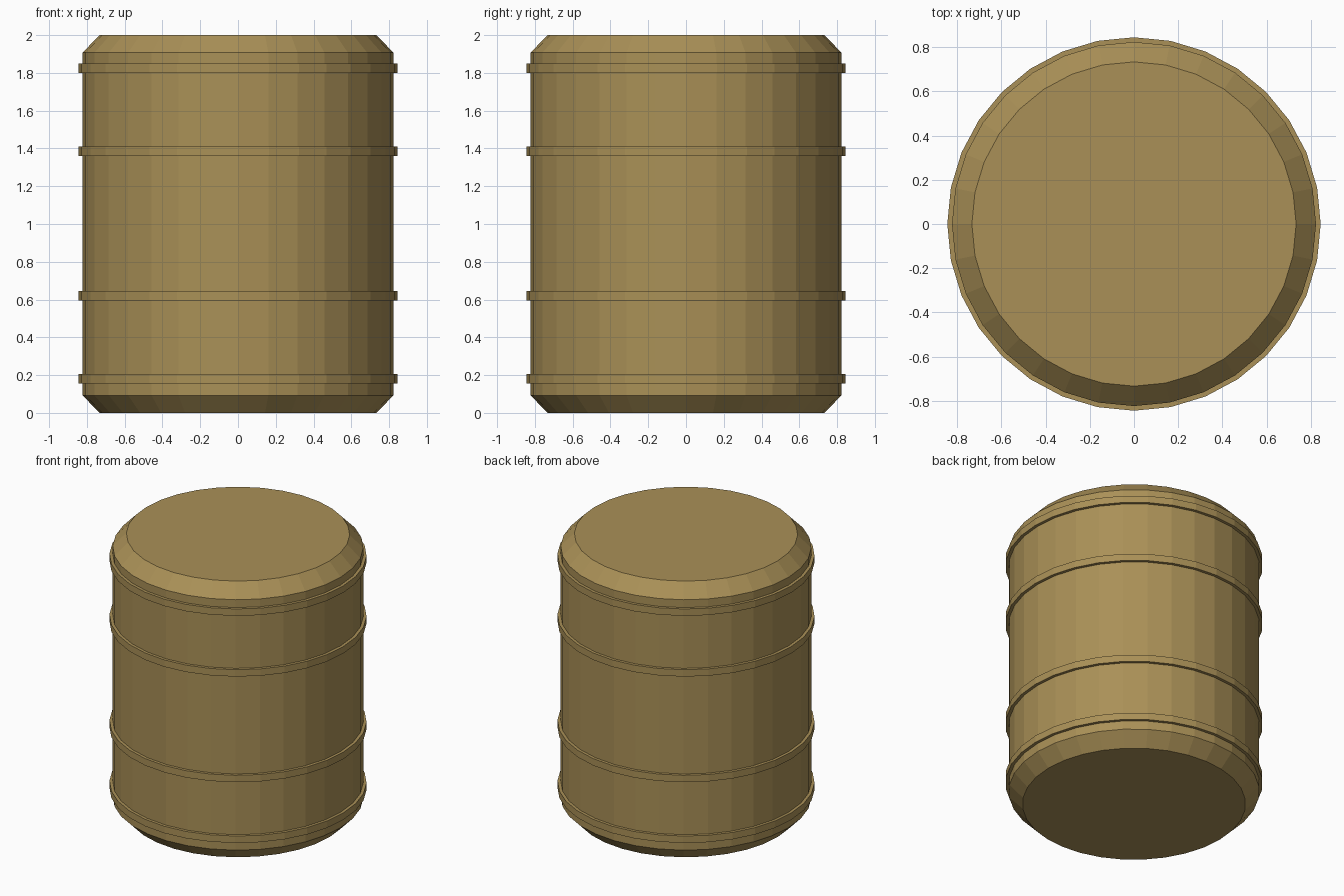
import bpy, bmesh, math

if "Cube" in bpy.data.objects:
    bpy.data.objects.remove(bpy.data.objects["Cube"])

SIDES = 32

mat = bpy.data.materials.new("tan brown")
mat.diffuse_color = (0.40, 0.28, 0.095, 1)
mat.use_nodes = True
mat.node_tree.nodes["Principled BSDF"].inputs["Base Color"].default_value = mat.diffuse_color


def ring(bm, r, z):
    return [bm.verts.new((r * math.cos(2 * math.pi * i / SIDES),
                          r * math.sin(2 * math.pi * i / SIDES), z))
            for i in range(SIDES)]


def lathe(name, profile, closed=False):
    """Spin an (r, z) profile; cap its ends, or join them into a hoop."""
    bm = bmesh.new()
    rings = [ring(bm, r, z) for r, z in profile]
    pairs = list(zip(rings, rings[1:]))
    if closed:
        pairs.append((rings[-1], rings[0]))
    else:
        bm.faces.new(rings[0][::-1])
        bm.faces.new(rings[-1])
    for a, b in pairs:
        for i in range(SIDES):
            j = (i + 1) % SIDES
            bm.faces.new((a[i], a[j], b[j], b[i]))
    bmesh.ops.recalc_face_normals(bm, faces=bm.faces)
    mesh = bpy.data.meshes.new(name)
    bm.to_mesh(mesh)
    bm.free()
    mesh.materials.append(mat)
    obj = bpy.data.objects.new(name, mesh)
    bpy.context.collection.objects.link(obj)
    return obj


# drum body with chamfered ends
lathe("drum_body", [(0.733, 0), (0.823, 0.093), (0.823, 1.907), (0.733, 2)])

# four raised hoops
for n, z in enumerate((0.18, 0.62, 1.385, 1.825)):
    lo, hi = z - 0.025, z + 0.025
    lathe(f"hoop_{n + 1}", [(0.81, lo), (0.844, lo), (0.844, hi), (0.81, hi)], closed=True)
